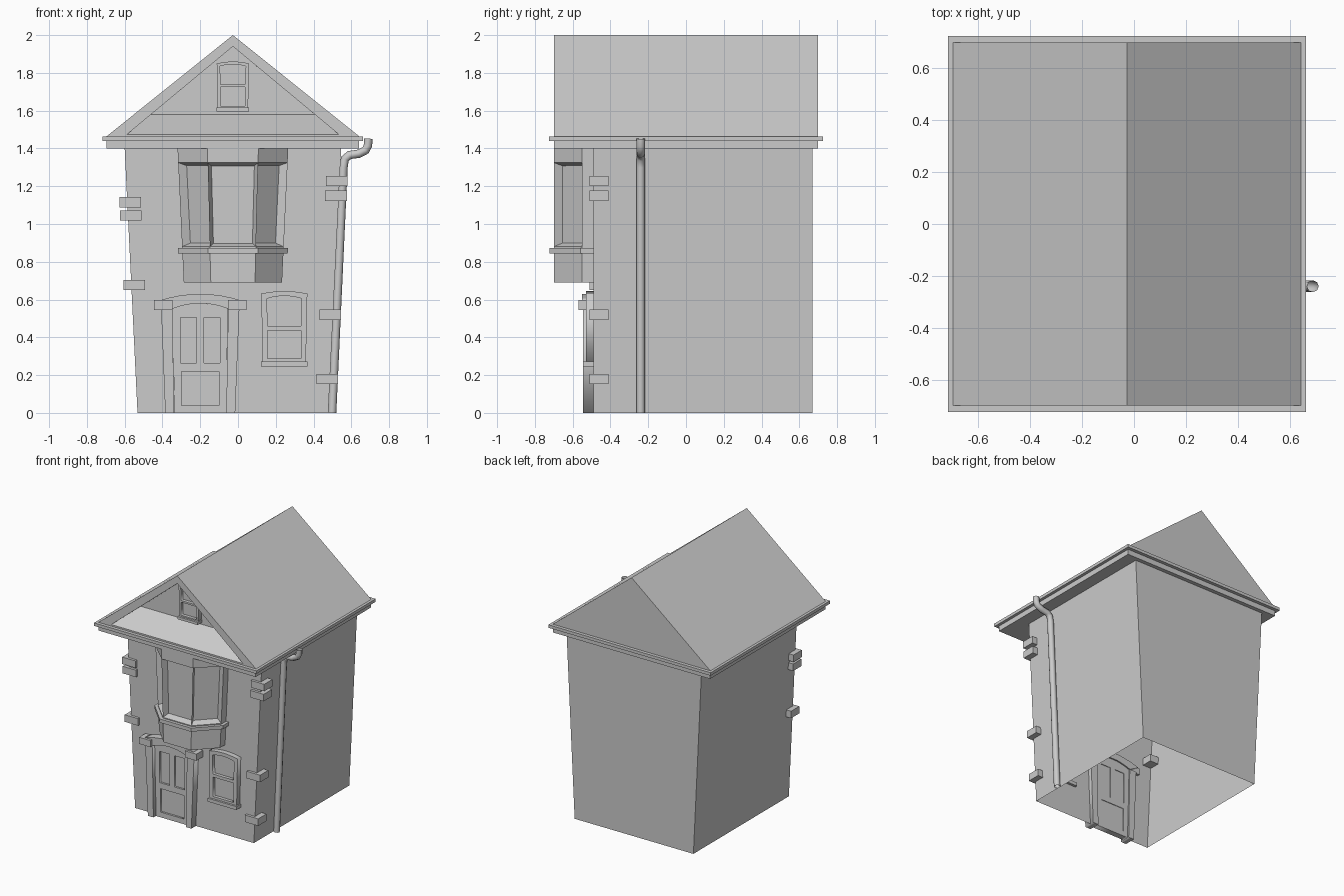
import bpy, bmesh
from math import radians
from mathutils import Matrix

if "Cube" in bpy.data.objects:
    bpy.data.objects.remove(bpy.data.objects["Cube"])

CX = -0.027  # symmetry axis of the house


def finish(name, bm):
    bmesh.ops.remove_doubles(bm, verts=bm.verts, dist=1e-5)
    bmesh.ops.recalc_face_normals(bm, faces=bm.faces)
    me = bpy.data.meshes.new(name)
    bm.to_mesh(me)
    bm.free()
    ob = bpy.data.objects.new(name, me)
    bpy.context.collection.objects.link(ob)
    return ob


def box(name, x0, x1, y0, y1, z0, z1):
    bm = bmesh.new()
    size = Matrix.Diagonal((x1 - x0, y1 - y0, z1 - z0, 1))
    pos = Matrix.Translation(((x0 + x1) / 2, (y0 + y1) / 2, (z0 + z1) / 2))
    bmesh.ops.create_cube(bm, size=1, matrix=pos @ size)
    return finish(name, bm)


def panel(name, loops, y0, y1):
    """Front-facing plate: first loop is the outline, others are holes (x, z)."""
    cu = bpy.data.curves.new(name, 'CURVE')
    cu.dimensions, cu.fill_mode, cu.extrude = '2D', 'BOTH', (y1 - y0) / 2
    for pts in loops:
        sp = cu.splines.new('POLY')
        sp.points.add(len(pts) - 1)
        for p, (x, z) in zip(sp.points, pts):
            p.co = (x, z, 0, 1)
        sp.use_cyclic_u = True
    tmp = bpy.data.objects.new(name, cu)
    me = bpy.data.meshes.new_from_object(tmp)
    bpy.data.objects.remove(tmp)
    bm = bmesh.new()
    bm.from_mesh(me)
    bpy.data.meshes.remove(me)
    bm.transform(Matrix.Translation((0, (y0 + y1) / 2, 0)) @ Matrix.Rotation(radians(90), 4, 'X'))
    return finish(name, bm)


def loft(rings, caps=True):
    bm = bmesh.new()
    vs = [[bm.verts.new(p) for p in r] for r in rings]
    n = len(rings[0])
    bands = [[bm.faces.new((a[i], a[(i + 1) % n], b[(i + 1) % n], b[i])) for i in range(n)]
             for a, b in zip(vs, vs[1:])]
    if caps:
        bm.faces.new(vs[0])
        bm.faces.new(vs[-1])
    bmesh.ops.recalc_face_normals(bm, faces=bm.faces)
    return bm, bands


def rect(x0, x1, z0, z1):
    return [(x0, z0), (x1, z0), (x1, z1), (x0, z1)]


def arc(x0, x1, z, rise, n=6):
    return [(x0 + (x1 - x0) * i / n, z + rise * (1 - (2 * i / n - 1) ** 2)) for i in range(n + 1)]


# Walls: open-bottomed shell, wider towards the eaves
def half_width(z):
    return 0.505 + 0.068 * z / 1.4


def wall_ring(z):
    w = half_width(z)
    return [(CX - w, -0.49, z), (CX + w, -0.49, z), (CX + w, 0.67, z), (CX - w, 0.67, z)]


finish("walls", loft([wall_ring(0), wall_ring(1.4)], caps=False)[0])

# Corner stones
for side, heights in ((1, (0.18, 0.52, 1.15, 1.228)), (-1, (0.677, 1.045, 1.115))):
    for z in heights:
        x = CX + side * (half_width(z) - 0.015)
        box("corner_stone", x - 0.057, x + 0.057, -0.51, -0.41, z - 0.027, z + 0.027)

# Eaves
box("eaves_board", CX - 0.668, CX + 0.668, -0.70, 0.67 + 0.03, 1.40, 1.442)
box("eaves_lip", CX - 0.69, CX + 0.69, -0.725, 0.725, 1.44, 1.463)


# Gabled roof with a recessed front gable and sloping ledge
def tri(w, z0, z1, y):
    return [(CX - w, y, z0), (CX + w, y, z0), (CX, y, z1)]


finish("roof", loft([tri(0.674, 1.46, 2.0, 0.70), tri(0.674, 1.46, 2.0, -0.70),
                     tri(0.56, 1.475, 1.94, -0.70), tri(0.4335, 1.58, 1.94, -0.52)])[0])


# Bay window: tapered half-hexagon with sunk panes, plus a sill band
def bay_ring(z, out=0.0):
    t = (z - 0.69) / 0.71
    a, b = 0.26 + 0.033 * t + out, 0.117 + 0.018 * t + out * 0.5
    pts = [(-a, -0.485), (-a, -0.55 - out * 0.4), (-b, -0.70 - out),
           (b, -0.70 - out), (a, -0.55 - out * 0.4), (a, -0.485)]
    return [(CX + x, y, z) for x, y in pts]


bm, bands = loft([bay_ring(z) for z in (0.69, 0.88, 1.325, 1.4)])
bmesh.ops.inset_individual(bm, faces=bands[1][1:4], thickness=0.025, depth=-0.045)
finish("bay_window", bm)
finish("bay_sill", loft([bay_ring(0.845, 0.023), bay_ring(0.873, 0.023)])[0])


# Two-pane sash windows with a gently arched head
def sash_window(name, cx, z0, w, h, rise, rim, wall):
    b, t = w / 2, w / 2 * 1.07
    top, mid = z0 + h - rise, z0 + h * 0.49
    i = b - rim
    outline = [(cx - b, z0), (cx + b, z0)] + arc(cx + t, cx - t, top, rise)
    lower = rect(cx - i, cx + i, z0 + rim * 1.2, mid - rim * 0.4)
    upper = [(cx - i, mid + rim * 0.5), (cx + i, mid + rim * 0.5)] + \
        arc(cx + i * 1.05, cx - i * 1.05, top - rim, rise)
    panel(name + "_frame", [outline, lower, upper], wall - 0.04, wall + 0.005)
    box(name + "_glass", cx - i - 0.005, cx + i + 0.005, wall - 0.015, wall + 0.004,
        z0 + 0.01, top - rim * 0.3)
    box(name + "_sill", cx - t, cx + t, wall - 0.055, wall + 0.02, z0 - 0.012, z0 + rim * 0.55)


sash_window("ground_window", 0.245, 0.257, 0.228, 0.388, 0.014, 0.026, -0.49)
sash_window("attic_window", CX, 1.608, 0.16, 0.252, 0.01, 0.015, -0.52)

# Front door: leaf with three sunk panels
leaf = [(-0.335, 0), (-0.06, 0)] + arc(-0.055, -0.35, 0.555, 0.025)
panel("door_leaf", [leaf, rect(-0.30, -0.10, 0.04, 0.22), rect(-0.305, -0.22, 0.265, 0.505),
                    rect(-0.18, -0.095, 0.265, 0.505)], -0.515, -0.47)
box("door_back", -0.33, -0.065, -0.50, -0.475, 0.005, 0.55)

# Door surround: leaning posts, end blocks and arched head
DX = -0.2
for s in (-1, 1):
    post = [(DX + s * 0.138, 0), (DX + s * 0.185, 0), (DX + s * 0.207, 0.55), (DX + s * 0.148, 0.55)]
    panel("door_post", [post], -0.545, -0.46)
    lo, hi = sorted((DX + s * 0.148, DX + s * 0.244))
    box("door_head_block", lo, hi, -0.568, -0.47, 0.546, 0.597)
head = arc(DX - 0.15, DX + 0.15, 0.55, 0.03, 8) + arc(DX + 0.225, DX - 0.225, 0.592, 0.038, 8)
panel("door_head", [head], -0.55, -0.46)

# Drainpipe with a swan-neck top
cu = bpy.data.curves.new("drainpipe", 'CURVE')
cu.dimensions, cu.bevel_depth, cu.bevel_resolution = '3D', 0.0225, 2
path = [(0.498, 0), (0.558, 1.30), (0.566, 1.345), (0.59, 1.365), (0.64, 1.372),
        (0.675, 1.39), (0.688, 1.415), (0.69, 1.452)]
sp = cu.splines.new('POLY')
sp.points.add(len(path) - 1)
for p, (x, z) in zip(sp.points, path):
    p.co = (x, -0.24, z, 1)
tmp = bpy.data.objects.new("pipe_path", cu)
bm = bmesh.new()
bm.from_mesh(bpy.data.meshes.new_from_object(tmp))
bpy.data.objects.remove(tmp)
finish("drainpipe", bm)
